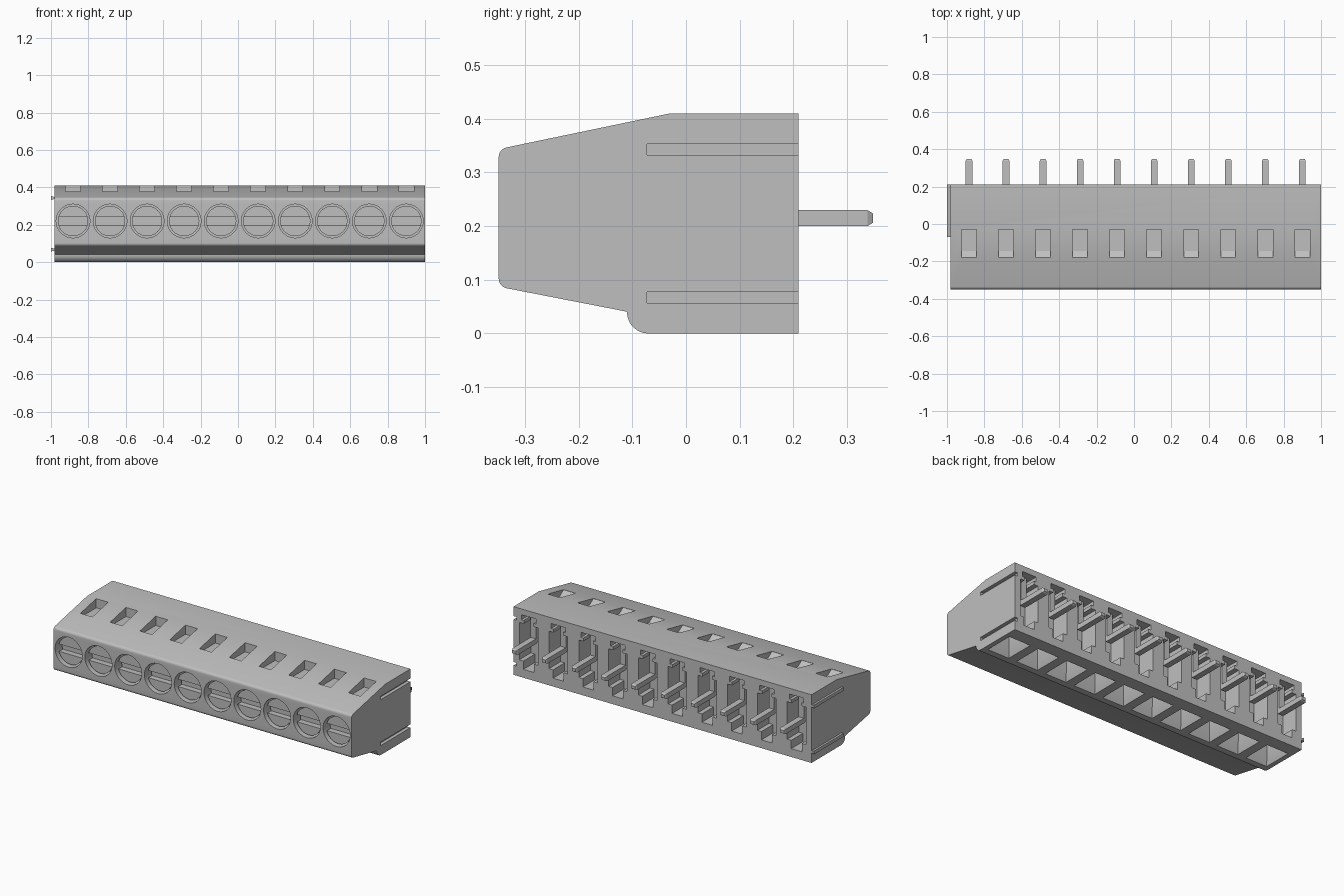
import bpy, bmesh, math
from mathutils import Vector

if "Cube" in bpy.data.objects:
    bpy.data.objects.remove(bpy.data.objects["Cube"], do_unlink=True)

LEFT_END, RIGHT_END = -0.982, 1.0
PITCH = 0.198
POLES = [0.009 + PITCH * (i - 4.5) for i in range(10)]

grey = bpy.data.materials.new("light grey")
grey.use_nodes = True
grey.diffuse_color = (0.52, 0.52, 0.52, 1)
grey.node_tree.nodes["Principled BSDF"].inputs["Base Color"].default_value = (0.52, 0.52, 0.52, 1)


def loft(bm, rings):
    """Closed solid through rings of matching points."""
    vs = [[bm.verts.new(p) for p in ring] for ring in rings]
    n = len(vs[0])
    for a, b in zip(vs, vs[1:]):
        for i in range(n):
            j = (i + 1) % n
            bm.faces.new((a[i], a[j], b[j], b[i]))
    bm.faces.new(list(reversed(vs[0])))
    bm.faces.new(vs[-1])


def prism_x(bm, profile, x0, x1):
    loft(bm, [[(x, y, z) for y, z in profile] for x in (x0, x1)])


def prism_y(bm, profile, y0, y1, x=0, z=0):
    loft(bm, [[(x + px, y, z + pz) for px, pz in profile] for y in (y0, y1)])


def rect(a0, a1, b0, b1):
    return [(a0, b0), (a1, b0), (a1, b1), (a0, b1)]


def arc(r, a0, a1, n, cx=0, cy=0):
    return [(cx + r * math.cos(math.radians(a0 + (a1 - a0) * i / n)),
             cy + r * math.sin(math.radians(a0 + (a1 - a0) * i / n))) for i in range(n + 1)]


def make(name, build):
    bm = bmesh.new()
    build(bm)
    bmesh.ops.recalc_face_normals(bm, faces=bm.faces)
    mesh = bpy.data.meshes.new(name)
    bm.to_mesh(mesh)
    bm.free()
    mesh.materials.append(grey)
    obj = bpy.data.objects.new(name, mesh)
    bpy.context.collection.objects.link(obj)
    return obj


def activate(obj):
    bpy.ops.object.select_all(action='DESELECT')
    obj.select_set(True)
    bpy.context.view_layer.objects.active = obj


def cut(obj, build):
    cutter = make("cutter", build)
    cutter.hide_render = True
    mod = obj.modifiers.new("cut", 'BOOLEAN')
    mod.operation, mod.solver, mod.object = 'DIFFERENCE', 'EXACT', cutter
    activate(obj)
    bpy.ops.object.modifier_apply(modifier=mod.name)
    bpy.data.objects.remove(cutter, do_unlink=True)


# Housing: side profile (y, z) with rounded nose and foot
profile = [(0.21, 0), (0.21, 0.41), (-0.03, 0.41)]
profile += arc(0.018, 102, 180, 6, -0.331, 0.329)
profile += arc(0.018, 180, 258, 6, -0.331, 0.102)
profile += [(-0.112, 0.041)]
profile += arc(0.04, 180, 270, 8, -0.07, 0.04)
housing = make("housing", lambda bm: prism_x(bm, profile, LEFT_END, RIGHT_END))


# Screw holes in the front
def screw_holes(bm):
    for x in POLES:
        prism_y(bm, arc(0.09, 0, 352.5, 47), -0.4, -0.27, x, 0.22)


# Test windows in the sloping top
def windows(bm):
    for x in POLES:
        prism_x(bm, [(-0.18, 0.45), (-0.18, 0.378), (-0.145, 0.355),
                     (-0.03, 0.355), (-0.03, 0.45)], x - 0.04, x + 0.04)


# Stepped contact chambers in the back
def chambers(bm):
    half = [(0.035, 0.05), (0.035, 0.10), (0.062, 0.10), (0.062, 0.325),
            (0.032, 0.325), (0.032, 0.345), (0.048, 0.345), (0.048, 0.375)]
    outline = half + [(-x, z) for x, z in reversed(half)]
    for x in POLES:
        prism_y(bm, outline, 0.10, 0.25, x)


# Tapered wire entries in the bottom
def wire_entries(bm):
    for x in POLES:
        rings = []
        for z, w, y0, y1 in ((-0.02, 0.08, -0.055, 0.145), (0.065, 0.045, -0.01, 0.09),
                             (0.20, 0.045, -0.01, 0.09)):
            rings.append([(px, py, z) for px, py in rect(x - w, x + w, y0, y1)])
        loft(bm, rings)


# Joining grooves in the right end
def grooves(bm):
    for z in (0.067, 0.343):
        prism_x(bm, rect(-0.073, 0.25, z - 0.01, z + 0.01), RIGHT_END - 0.02, RIGHT_END + 0.05)


for shape in (screw_holes, windows, chambers, wire_entries, grooves):
    cut(housing, shape)


# Joining ribs on the other end, flared outward
def ribs(bm):
    for z in (0.067, 0.343):
        loft(bm, [[(x, y, pz) for y, pz in rect(-0.07, 0.21, z - h, z + h)]
                  for x, h in ((LEFT_END + 0.003, 0.005), (-1.0, 0.010))])


# Slotted screw heads: a disc with two raised segments
def screws(bm):
    a = math.degrees(math.asin(0.022 / 0.081))
    for x in POLES:
        prism_y(bm, arc(0.081, 0, 352.5, 47), -0.295, -0.26, x, 0.22)
        for start in (a, 180 + a):
            prism_y(bm, arc(0.081, start, start + 180 - 2 * a, 20), -0.33, -0.295, x, 0.22)


# Bent contact pins with chamfered tips
def pins(bm):
    leg = [(0.338, 0.20), (0.338, 0.23), (0.165, 0.23), (0.165, 0.38),
           (0.135, 0.38)] + arc(0.03, 180, 270, 5, 0.165, 0.23)
    for x in POLES:
        prism_x(bm, leg, x - 0.018, x + 0.018)
        loft(bm, [[(x + px, y, 0.215 + pz) for px, pz in rect(-w, w, -h, h)]
                  for y, w, h in ((0.338, 0.018, 0.015), (0.348, 0.012, 0.009))])


parts = [housing, make("joining_ribs", ribs), make("screw_heads", screws),
         make("contact_pins", pins)]
for part in parts:
    activate(part)
    bpy.ops.object.shade_smooth_by_angle(angle=math.radians(30))
